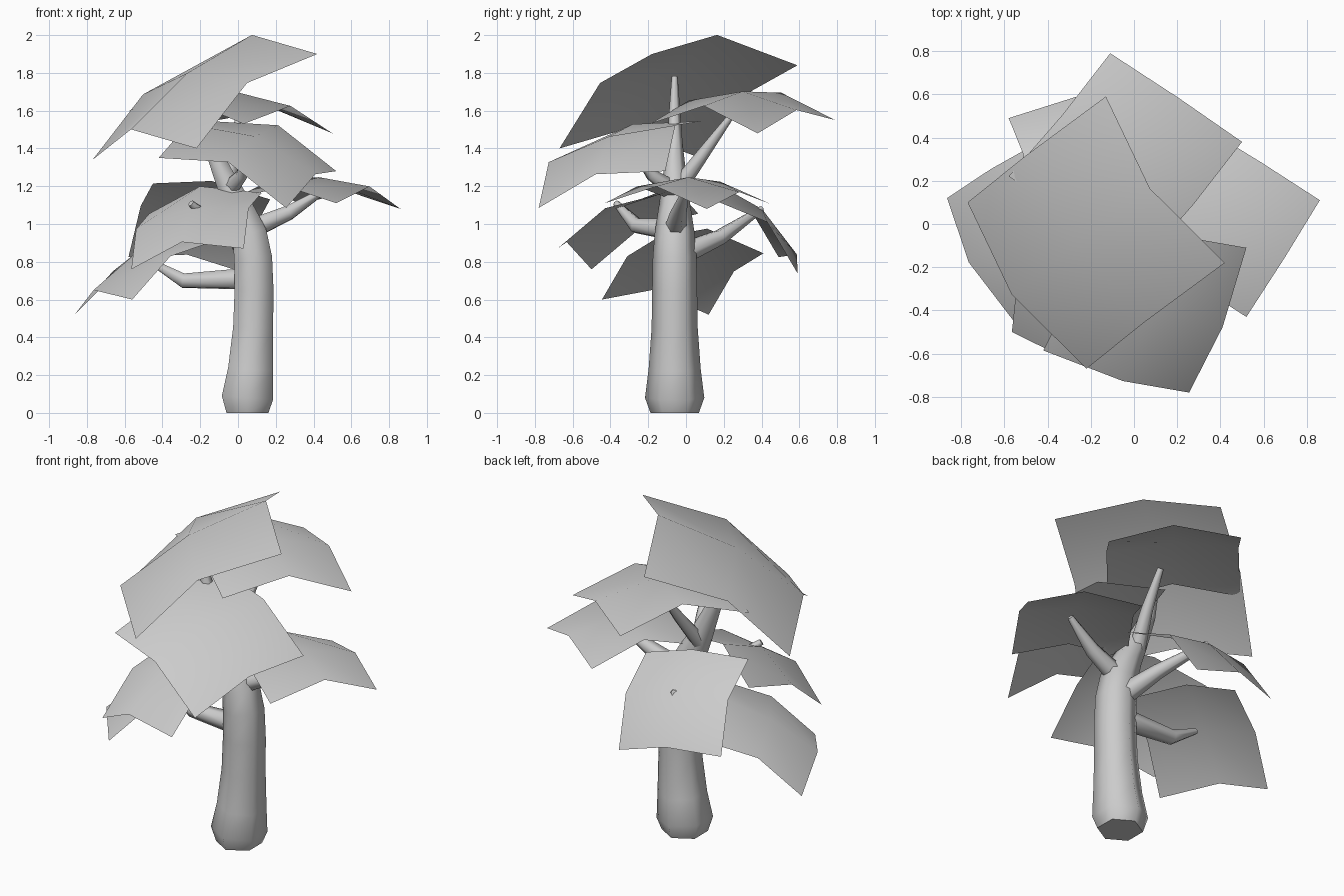
import bpy
import bmesh
from math import cos, sin, tau
from mathutils import Vector

if "Cube" in bpy.data.objects:
    bpy.data.objects.remove(bpy.data.objects["Cube"], do_unlink=True)

# One plain grey for the whole tree
GREY = (0.6, 0.6, 0.6, 1)
grey = bpy.data.materials.new("plain_grey")
grey.use_nodes = True
grey.diffuse_color = GREY
grey.node_tree.nodes["Principled BSDF"].inputs["Base Color"].default_value = GREY


def finish(name, bm):
    mesh = bpy.data.meshes.new(name)
    for face in bm.faces:
        face.smooth = True
    bm.to_mesh(mesh)
    bm.free()
    mesh.materials.append(grey)
    obj = bpy.data.objects.new(name, mesh)
    bpy.context.collection.objects.link(obj)
    return obj


def tube(name, path, sides=6):
    """Tapered six-sided limb through (x, y, z, radius) stations."""
    bm = bmesh.new()
    points = [Vector(p[:3]) for p in path]
    rings = []
    for i, (point, station) in enumerate(zip(points, path)):
        ahead = points[min(i + 1, len(points) - 1)]
        behind = points[max(i - 1, 0)]
        turn = Vector((0, 0, 1)).rotation_difference(ahead - behind)
        ring = []
        for k in range(sides):
            a = tau * (k + 0.5) / sides
            ring.append(bm.verts.new(point + turn @ Vector((cos(a), sin(a), 0)) * station[3]))
        rings.append(ring)
    for low, high in zip(rings, rings[1:]):
        for k in range(sides):
            n = (k + 1) % sides
            bm.faces.new((low[k], low[n], high[n], high[k]))
    caps = [bm.faces.new(rings[0][::-1]), bm.faces.new(rings[-1])]
    bmesh.ops.split_edges(bm, edges=list({e for f in caps for e in f.edges}))
    return finish(name, bm)


def leaf(name, corner, end_u, end_v):
    """Square sheet of four panels, arched along both sides (more along u)."""
    corner = Vector(corner)
    u, v = Vector(end_u) - corner, Vector(end_v) - corner
    arch_u, arch_v, centre = 0.163 * u.length, 0.12 * u.length, 0.22 * u.length
    normal = u.cross(v).normalized()
    if normal.z < 0:
        u, v = v, u
        arch_u, arch_v = arch_v, arch_u
        normal.negate()
    lift = ((0, arch_v, 0), (arch_u, centre, arch_u), (0, arch_v, 0))
    bm = bmesh.new()
    grid = [[bm.verts.new(corner + u * i / 2 + v * j / 2 + normal * lift[i][j])
             for j in range(3)] for i in range(3)]
    for i in range(2):
        for j in range(2):
            bm.faces.new((grid[i][j], grid[i + 1][j], grid[i + 1][j + 1], grid[i][j + 1]))
    return finish(name, bm)


# Trunk with a swollen foot and a thin top leaning to the right
tube("trunk", [
    (0.05, -0.06, 0, 0.128), (0.05, -0.06, 0.08, 0.157), (0.067, -0.06, 0.23, 0.138),
    (0.08, -0.06, 0.45, 0.122), (0.085, -0.06, 0.65, 0.119), (0.08, -0.06, 0.82, 0.116),
    (0.06, -0.06, 0.95, 0.106), (0, -0.06, 1.1, 0.083), (-0.06, -0.06, 1.22, 0.066),
    (-0.15, -0.06, 1.43, 0.042), (-0.23, -0.06, 1.78, 0.016)])

# Branches: start, elbow and tip, all with the same taper
BRANCHES = {
    "left_branch": [(0.04, -0.06, 0.96), (0.27, -0.04, 1.06), (0.46, 0, 1.18)],
    "low_right_branch": [(0.04, -0.05, 0.71), (-0.29, -0.02, 0.7), (-0.46, -0.02, 0.8)],
    "back_branch": [(0.06, -0.03, 0.84), (-0.02, 0.18, 0.93), (-0.2, 0.4, 1.08)],
    "front_branch": [(0.03, -0.08, 0.97), (-0.12, -0.26, 0.99), (-0.25, -0.37, 1.11)],
    "high_back_branch": [(-0.06, -0.05, 1.18), (-0.02, 0.09, 1.37), (0, 0.23, 1.56)],
    "high_front_branch": [(-0.05, -0.06, 1.18), (0.02, -0.18, 1.26), (0.06, -0.3, 1.44)],
}
for name, path in BRANCHES.items():
    big = 0.048 if name.startswith("high") else 0.062
    tube(name, [(*p, r) for p, r in zip(path, (big, big * 0.7, 0.018))])

# Leaves: a corner, then the corners at the ends of its two sides
leaf("crown_leaf", (-0.77, 0.1, 1.34), (-0.22, -0.67, 1.4), (-0.13, 0.59, 1.84))
leaf("high_back_leaf", (0.5, 0.38, 1.48), (0.03, -0.19, 1.53), (-0.11, 0.79, 1.55))
leaf("high_front_leaf", (0.255, -0.78, 1.085), (-0.42, -0.585, 1.35), (0.52, -0.11, 1.28))
leaf("left_leaf", (0.86, 0.11, 1.08), (0.52, -0.43, 1.11), (0.32, 0.45, 1.105))
leaf("front_leaf", (-0.565, -0.5, 0.76), (0.03, -0.68, 0.87), (-0.47, 0.065, 1.055))
leaf("back_leaf", (-0.58, 0.49, 0.825), (-0.45, 0.04, 1.215), (0.04, 0.59, 0.74))
leaf("low_right_leaf", (-0.865, 0.12, 0.52), (-0.56, -0.445, 0.6), (-0.385, 0.41, 0.845))
